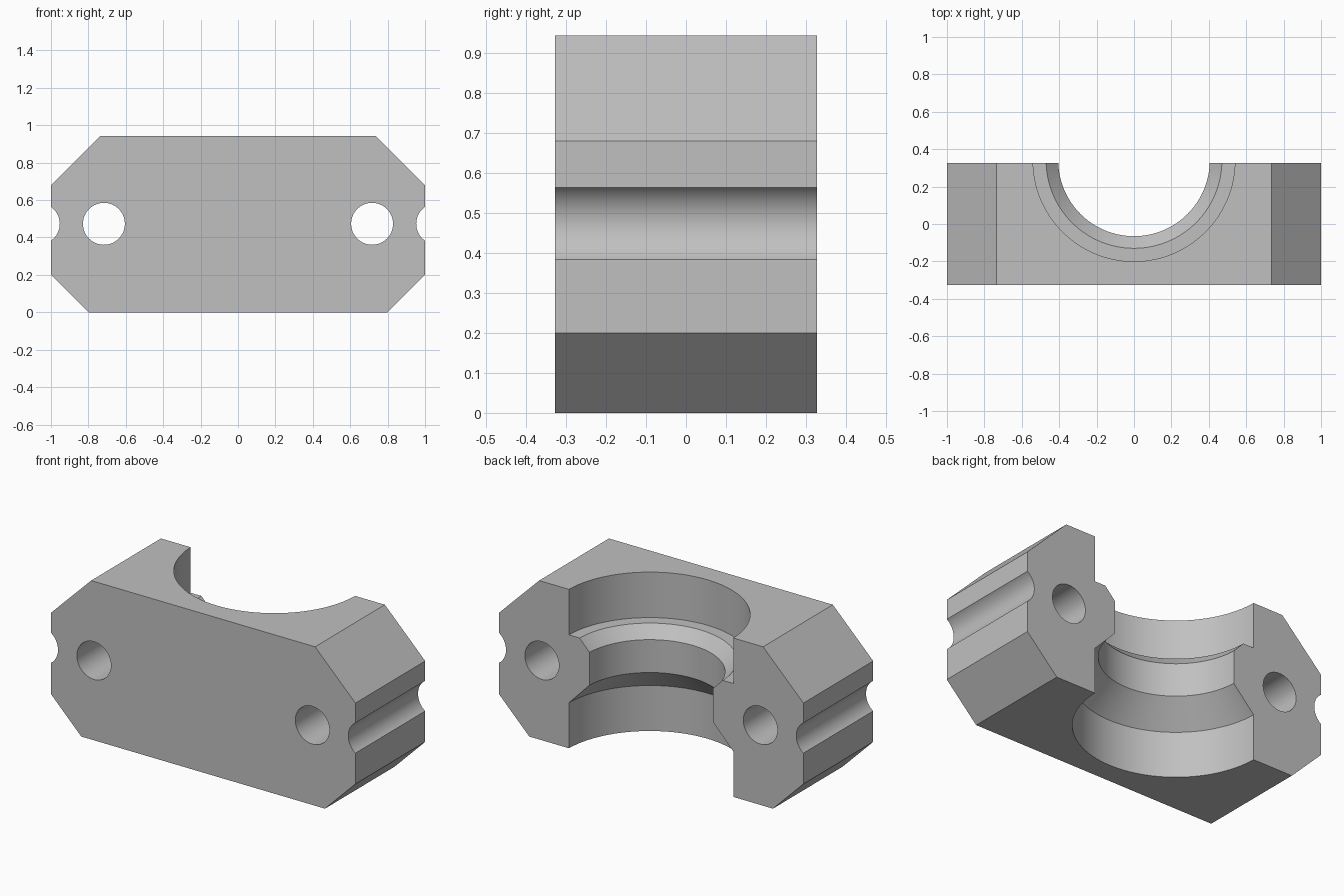
import bpy, bmesh
from math import radians, sin, cos, asin, pi
from mathutils import Matrix, Vector

cube = bpy.data.objects.get("Cube")
if cube:
    bpy.data.objects.remove(cube, do_unlink=True)

HALF_DEPTH = 0.327
MID_Z = 0.473        # height of holes and side notches
HEIGHT = 0.943

steel = bpy.data.materials.new("plain_grey")
steel.use_nodes = True
GREY = (0.53, 0.53, 0.53, 1)
steel.diffuse_color = GREY
steel.node_tree.nodes["Principled BSDF"].inputs["Base Color"].default_value = GREY


def make_object(name, bm):
    bmesh.ops.recalc_face_normals(bm, faces=bm.faces)
    mesh = bpy.data.meshes.new(name)
    bm.to_mesh(mesh)
    bm.free()
    mesh.materials.append(steel)
    obj = bpy.data.objects.new(name, mesh)
    bpy.context.collection.objects.link(obj)
    return obj


def extruded_outline(name, outline):
    """Extrude an x-z outline through the full depth."""
    bm = bmesh.new()
    face = bm.faces.new([bm.verts.new((x, -HALF_DEPTH, z)) for x, z in outline])
    result = bmesh.ops.extrude_face_region(bm, geom=[face])
    verts = [v for v in result["geom"] if isinstance(v, bmesh.types.BMVert)]
    bmesh.ops.translate(bm, verts=verts, vec=(0, 2 * HALF_DEPTH, 0))
    return make_object(name, bm)


def hole_cutter(name, x):
    bm = bmesh.new()
    bmesh.ops.create_cone(
        bm, cap_ends=True, segments=64, radius1=0.112, radius2=0.112, depth=1,
        matrix=Matrix.Translation((x, 0, MID_Z)) @ Matrix.Rotation(pi / 2, 4, 'X'))
    return make_object(name, bm)


def revolved_cutter(name, profile, centre, steps=128):
    """Stack rings of the given (radius, z) profile around a vertical axis."""
    bm = bmesh.new()
    rings = []
    for r, z in profile:
        rings.append([bm.verts.new(centre + Vector((r * cos(2 * pi * i / steps),
                                                    r * sin(2 * pi * i / steps), z)))
                      for i in range(steps)])
    for low, high in zip(rings, rings[1:]):
        for i in range(steps):
            j = (i + 1) % steps
            bm.faces.new((low[i], low[j], high[j], high[i]))
    bm.faces.new(rings[0])
    bm.faces.new(rings[-1])
    return make_object(name, bm)


# Right-hand half of the outline, with the round notch in the side
notch_r, notch_x = 0.11, 1.063
sweep = asin(0.09 / notch_r)
half = [(0.8, 0), (1, 0.2)]
for i in range(25):
    a = -sweep + 2 * sweep * i / 24
    x = 1 if i in (0, 24) else notch_x - notch_r * cos(a)
    half.append((x, MID_Z + notch_r * sin(a)))
half += [(1, 0.68), (0.735, HEIGHT)]
outline = half + [(-x, z) for x, z in reversed(half)]
block = extruded_outline("clamp_block", outline)

# Stepped bore with a chamfered inner collar, open at the back
bore = [(0.54, -0.1), (0.54, 0.27), (0.405, 0.41), (0.405, 0.605),
        (0.47, 0.673), (0.54, 0.673), (0.54, HEIGHT + 0.1)]
cutters = [revolved_cutter("bore_cutter", bore, Vector((0, 0.34, 0))),
           hole_cutter("left_hole_cutter", 0.717),
           hole_cutter("right_hole_cutter", -0.717)]

# Cut the block and discard the cutters
bpy.ops.object.select_all(action='DESELECT')
bpy.context.view_layer.objects.active = block
block.select_set(True)
for cutter in cutters:
    cutter.hide_render = True
    mod = block.modifiers.new(cutter.name, 'BOOLEAN')
    mod.operation = 'DIFFERENCE'
    mod.solver = 'EXACT'
    mod.object = cutter
    bpy.ops.object.modifier_apply(modifier=mod.name)
    bpy.data.objects.remove(cutter, do_unlink=True)

bpy.ops.object.shade_smooth_by_angle(angle=radians(25))
